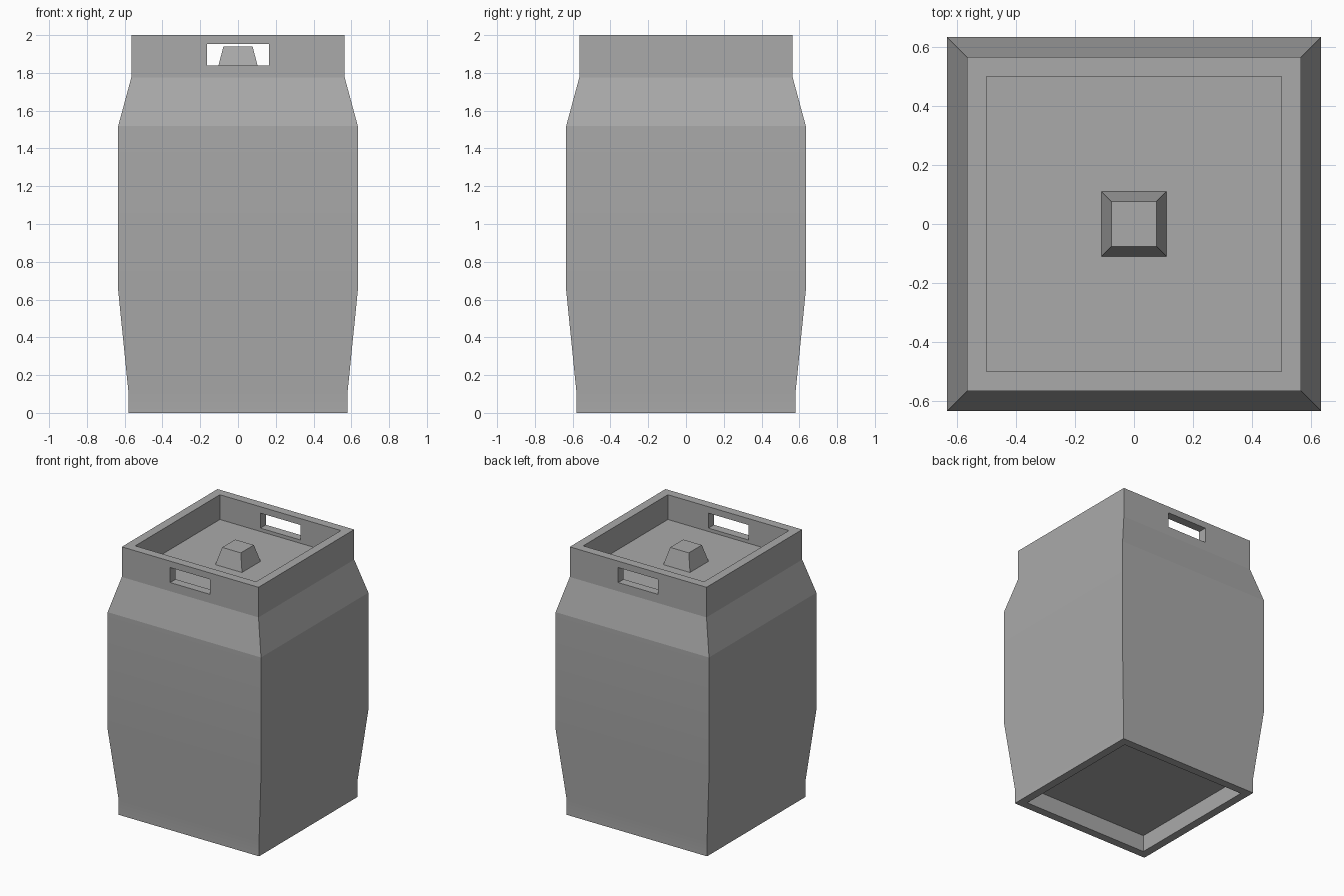
import bpy
import bmesh
import math

cube = bpy.data.objects.get("Cube")
if cube:
    bpy.data.objects.remove(cube, do_unlink=True)

GREY = (0.4, 0.4, 0.4, 1.0)
steel = bpy.data.materials.new("steel_grey")
steel.use_nodes = True
steel.diffuse_color = GREY
steel.node_tree.nodes["Principled BSDF"].inputs["Base Color"].default_value = GREY


def square_loft(name, profile):
    """Loft square rings of (half width, height) and cap both ends."""
    bm = bmesh.new()
    rings = [[bm.verts.new((sx * r, sy * r, z))
              for sx, sy in ((-1, -1), (1, -1), (1, 1), (-1, 1))]
             for r, z in profile]
    for low, high in zip(rings, rings[1:]):
        for i in range(4):
            j = (i + 1) % 4
            bm.faces.new((low[i], low[j], high[j], high[i]))
    bm.faces.new(rings[0][::-1])
    bm.faces.new(rings[-1])
    bmesh.ops.recalc_face_normals(bm, faces=bm.faces)
    mesh = bpy.data.meshes.new(name)
    bm.to_mesh(mesh)
    bm.free()
    mesh.materials.append(steel)
    obj = bpy.data.objects.new(name, mesh)
    bpy.context.collection.objects.link(obj)
    return obj


def activate(obj):
    bpy.ops.object.select_all(action="DESELECT")
    obj.select_set(True)
    bpy.context.view_layer.objects.active = obj


FLOOR = 1.815

# Barrel: recessed underside, bulging walls, rim and sunken lid
barrel = square_loft("barrel", [
    (0.52, 0.125), (0.52, 0), (0.581, 0), (0.581, 0.12),
    (0.634, 0.645), (0.634, 1.52), (0.565, 1.775), (0.565, 2),
    (0.5, 2), (0.5, FLOOR)])

# Hand slots through the front and back of the rim
bpy.ops.mesh.primitive_cube_add(size=1, location=(0, 0, 1.896))
cutter = bpy.context.object
cutter.name = "slot_cutter"
cutter.scale = (0.33, 2, 0.112)
cutter.hide_render = True
activate(barrel)
cut = barrel.modifiers.new("hand_slots", "BOOLEAN")
cut.operation = "DIFFERENCE"
cut.solver = "EXACT"
cut.object = cutter
bpy.ops.object.modifier_apply(modifier=cut.name)
bpy.data.objects.remove(cutter, do_unlink=True)

# Only the gentle lower taper is smoothed
bpy.ops.object.shade_smooth_by_angle(angle=math.radians(10))

# Tapered valve in the middle of the lid
square_loft("valve", [(0.11, FLOOR), (0.077, 1.94)])
